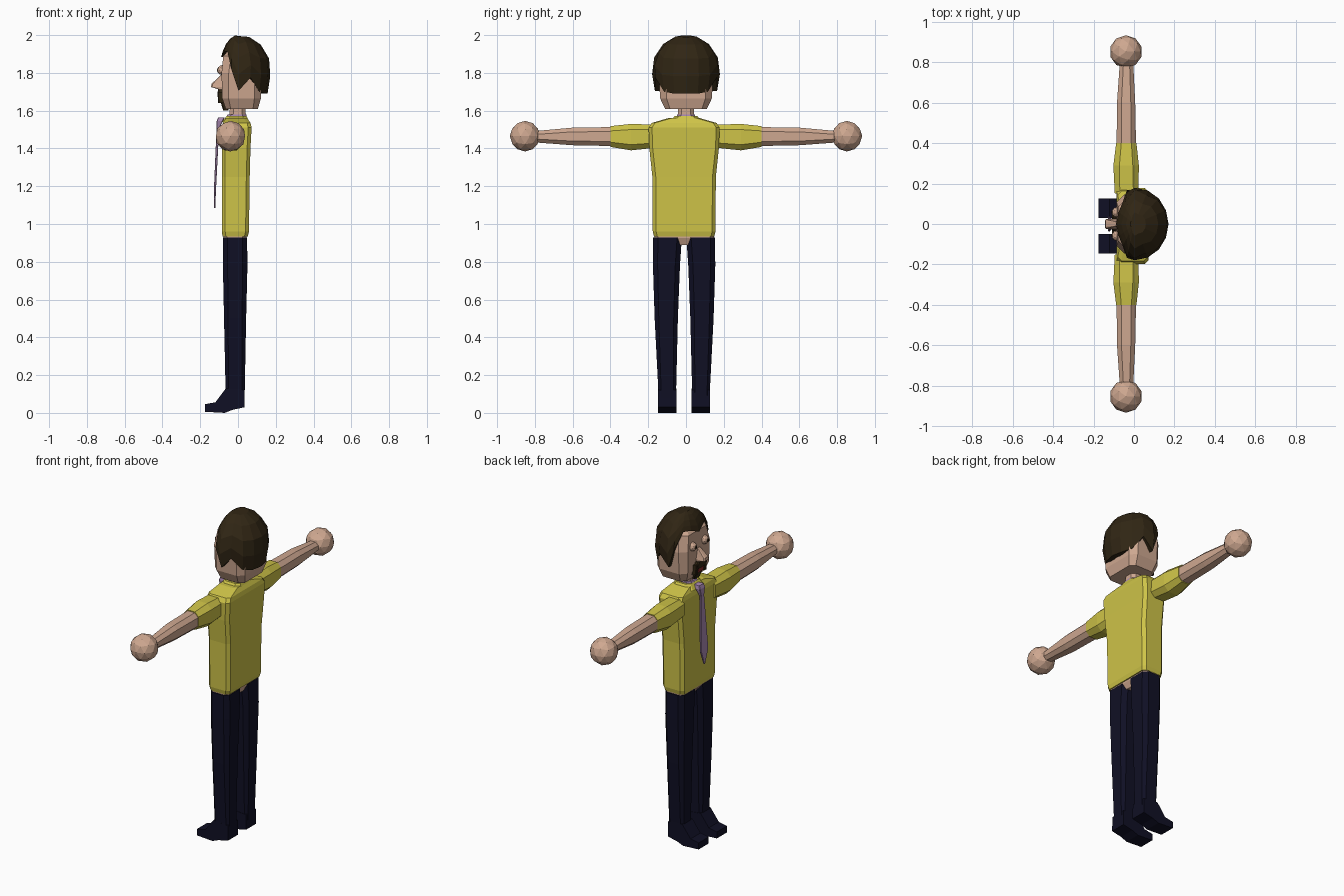
import bpy, bmesh, math
from mathutils import Vector

C = -0.01   # the body's mirror plane sits slightly off y = 0


def material(name, rgb):
    m = bpy.data.materials.new(name)
    m.diffuse_color = (*rgb, 1)
    return m


SKIN = material("skin", (0.62, 0.39, 0.28))
SHIRT = material("yellow shirt", (0.62, 0.55, 0.065))
NAVY = material("navy trousers", (0.005, 0.005, 0.018))
HAIR = material("dark brown hair", (0.030, 0.019, 0.007))
TIE = material("mauve tie", (0.40, 0.25, 0.45))
LIPS = material("dark red lips", (0.22, 0.02, 0.02))


def finish(name, bm, mat):
    bmesh.ops.recalc_face_normals(bm, faces=bm.faces)
    me = bpy.data.meshes.new(name)
    bm.to_mesh(me)
    bm.free()
    me.materials.append(mat)
    ob = bpy.data.objects.new(name, me)
    bpy.context.collection.objects.link(ob)
    return ob


def skin_rings(name, rings, mat):
    """Join equal-length point rings with quads and cap both ends."""
    bm = bmesh.new()
    vs = [[bm.verts.new(p) for p in r] for r in rings]
    n = len(vs[0])
    for a, b in zip(vs, vs[1:]):
        for i in range(n):
            j = (i + 1) % n
            bm.faces.new((a[i], a[j], b[j], b[i]))
    bm.faces.new(vs[0])
    bm.faces.new(vs[-1])
    return finish(name, bm, mat)


def loft(name, mat, sections, axis="z"):
    """Sections are (t, u0, u1, v0, v1, chamfer): u is x, v is y (or z along y)."""
    rings = []
    for t, u0, u1, v0, v1, c in sections:
        uv = [(u0 + c, v0), (u1 - c, v0), (u1, v0 + c), (u1, v1 - c),
              (u1 - c, v1), (u0 + c, v1), (u0, v1 - c), (u0, v0 + c)]
        rings.append([(u, v, t) if axis == "z" else (u, t, v) for u, v in uv])
    return skin_rings(name, rings, mat)


def prism(name, mat, pts, y0, y1):
    """Side profile in x and z, extruded along y."""
    return skin_rings(name, [[(x, y, z) for x, z in pts] for y in (y0, y1)], mat)


def ball(name, mat, pos, r, sub):
    bm = bmesh.new()
    bmesh.ops.create_icosphere(bm, subdivisions=sub, radius=r)
    bmesh.ops.translate(bm, verts=bm.verts, vec=Vector(pos))
    return finish(name, bm, mat)


# Shirt body with shoulders sloping to the neck
loft("shirt", SHIRT, [
    (0.935, -0.082, 0.052, C - 0.160, C + 0.160, 0.018),
    (0.96, -0.086, 0.058, C - 0.166, C + 0.166, 0.018),
    (1.25, -0.086, 0.062, C - 0.168, C + 0.168, 0.018),
    (1.40, -0.086, 0.066, C - 0.184, C + 0.184, 0.018),
    (1.51, -0.086, 0.072, C - 0.188, C + 0.188, 0.018),
    (1.535, -0.080, 0.066, C - 0.172, C + 0.172, 0.018),
    (1.56, -0.065, 0.050, C - 0.085, C + 0.085, 0.018)])
loft("collar", SHIRT, [(1.54, -0.085, 0.06, -0.085, 0.085, 0.03),
                       (1.572, -0.060, 0.045, -0.06, 0.06, 0.02)])

# Skin under the shirt hem, and neck
loft("pelvis", SKIN, [(0.89, -0.05, 0.03, C - 0.10, C + 0.10, 0.02),
                      (0.925, -0.078, 0.045, C - 0.157, C + 0.157, 0.02),
                      (0.95, -0.078, 0.045, C - 0.157, C + 0.157, 0.02)])
loft("neck", SKIN, [(1.54, -0.048, 0.042, -0.045, 0.045, 0.02),
                    (1.63, -0.042, 0.040, -0.042, 0.042, 0.02)])

# Tie and its neck band
loft("tie_band", TIE, [(1.55, -0.07, 0.048, -0.05, 0.05, 0.02),
                       (1.58, -0.055, 0.044, -0.047, 0.047, 0.02)])
loft("tie", TIE, [(1.565, -0.105, -0.070, -0.022, 0.022, 0.003),
                  (1.545, -0.113, -0.080, -0.026, 0.026, 0.003),
                  (1.50, -0.114, -0.100, -0.016, 0.016, 0.003),
                  (1.17, -0.128, -0.117, -0.036, 0.036, 0.003),
                  (1.085, -0.128, -0.120, -0.004, 0.004, 0.001)])

# Limbs, both sides
for side, s in (("left", -1), ("right", 1)):
    def span(a, b):
        return sorted((C + s * a, C + s * b))

    loft(side + "_sleeve", SHIRT, [
        (s * 0.15, -0.095, 0.022, 1.405, 1.525, 0.025),
        (s * 0.29, -0.102, 0.024, 1.39, 1.53, 0.03),
        (s * 0.40, -0.088, 0.012, 1.408, 1.518, 0.025)], "y")
    loft(side + "_forearm", SKIN, [
        (s * 0.395, -0.086, 0.010, 1.413, 1.513, 0.024),
        (s * 0.60, -0.084, 0.006, 1.417, 1.510, 0.022),
        (s * 0.80, -0.070, -0.004, 1.432, 1.492, 0.018)], "y")
    ball(side + "_hand", SKIN, (-0.04, s * 0.852, 1.465), 0.081, 2)

    loft(side + "_trouser_leg", NAVY, [
        (0.03, -0.058, 0.033, *span(0.042, 0.134), 0.012),
        (0.13, -0.066, 0.036, *span(0.042, 0.137), 0.015),
        (0.50, -0.074, 0.043, *span(0.033, 0.156), 0.022),
        (0.78, -0.080, 0.050, *span(0.022, 0.165), 0.025),
        (0.928, -0.080, 0.048, *span(0.012, 0.164), 0.025)])
    prism(side + "_shoe", NAVY, [
        (-0.175, 0.006), (-0.07, 0.0), (-0.03, 0.016), (0.035, 0.03),
        (0.034, 0.12), (-0.064, 0.13), (-0.12, 0.056), (-0.175, 0.046)],
        *span(0.040, 0.137))

    # Round eyes with small dark pupils
    ball(side + "_eye", SKIN, (-0.083, s * 0.058, 1.815), 0.027, 2)
    loft(side + "_pupil", HAIR, [
        (1.808, -0.112, -0.104, s * 0.058 - 0.007, s * 0.058 + 0.007, 0.002),
        (1.822, -0.112, -0.104, s * 0.058 - 0.007, s * 0.058 + 0.007, 0.002)])

    # Drooping moustache end
    y0, y1 = sorted((s * 0.030, s * 0.052))
    loft(side + "_moustache_end", HAIR, [(1.64, -0.105, -0.07, y0, y1, 0.004),
                                         (1.70, -0.108, -0.07, y0, y1, 0.004)])

# Head
loft("head", SKIN, [
    (1.608, -0.064, 0.105, -0.110, 0.110, 0.026),
    (1.665, -0.084, 0.121, -0.137, 0.137, 0.034),
    (1.80, -0.087, 0.125, -0.145, 0.145, 0.038),
    (1.89, -0.078, 0.105, -0.125, 0.125, 0.040),
    (1.93, -0.040, 0.070, -0.085, 0.085, 0.030)])

# Nose, moustache, lips and chin beard
loft("nose", SKIN, [(1.712, -0.100, -0.07, -0.022, 0.022, 0.004),
                    (1.725, -0.143, -0.07, -0.024, 0.024, 0.006),
                    (1.742, -0.140, -0.07, -0.020, 0.020, 0.006),
                    (1.79, -0.090, -0.07, -0.011, 0.011, 0.003)])
loft("moustache", HAIR, [(1.676, -0.110, -0.07, -0.048, 0.048, 0.006),
                         (1.712, -0.106, -0.07, -0.030, 0.030, 0.006)])
loft("lips", LIPS, [(1.645, -0.100, -0.06, -0.032, 0.032, 0.006),
                    (1.677, -0.104, -0.06, -0.032, 0.032, 0.006)])
loft("chin_beard", HAIR, [(1.600, -0.078, -0.05, -0.024, 0.024, 0.005),
                          (1.645, -0.092, -0.05, -0.034, 0.034, 0.005)])

# Hair cap: rim height for each angle from back (0) to front (180 degrees)
RIM = [1.69, 1.69, 1.70, 1.775, 1.705, 1.82, 1.915, 1.91, 1.885]
N = 16


def hair_point(i, g, inner=1.0):
    a = 2 * math.pi * i / N
    rim = RIM[min(i, N - i)]
    z = rim + (2.0 - rim) * g
    f = (math.sqrt(max(0, 1 - ((z - 1.81) / 0.191) ** 2)) if z > 1.81
         else 1 - 0.9 * (1.81 - z))
    f *= inner
    c = math.cos(a)
    return ((0.172 if c > 0 else 0.100) * c * f + 0.003,
            0.182 * math.sin(a) * f, z)


skin_rings("hair", [[hair_point(i, g, k) for i in range(N)] for g, k in
                    ((0.05, 0.75), (0, 0.80), (0, 1), (0.3, 1), (0.6, 1), (0.84, 1), (0.97, 1))],
           HAIR)
